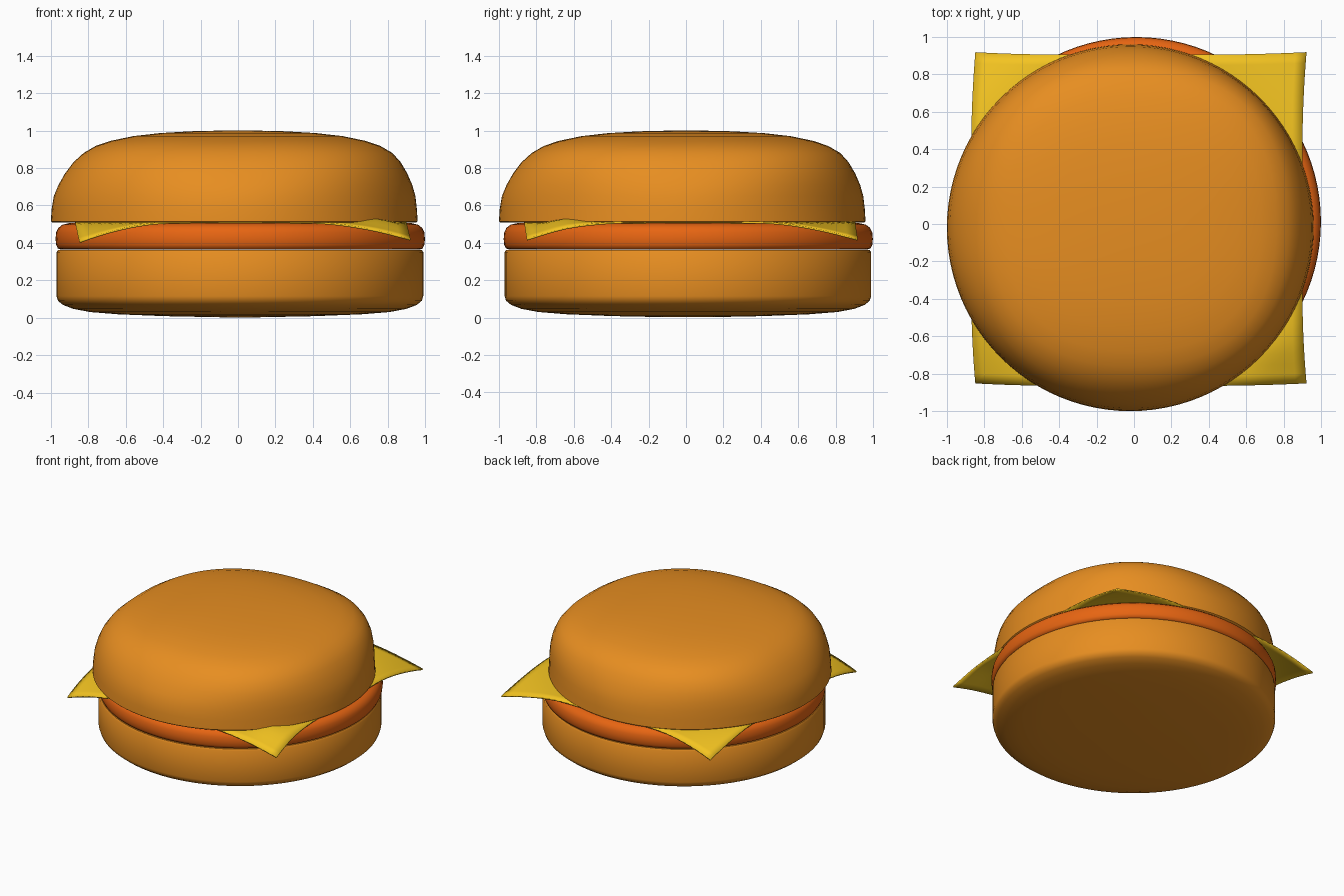
import bpy, bmesh, math

if "Cube" in bpy.data.objects:
    bpy.data.objects.remove(bpy.data.objects["Cube"])


def material(name, color):
    m = bpy.data.materials.new(name)
    m.diffuse_color = (*color, 1)
    m.use_nodes = True
    m.node_tree.nodes["Principled BSDF"].inputs["Base Color"].default_value = m.diffuse_color
    return m


BUN = material("bun_crust", (0.80, 0.27, 0.015))
PATTY = material("patty_orange", (0.80, 0.13, 0.006))
CHEESE = material("cheese_yellow", (0.90, 0.55, 0.015))


def finish(name, bm, mat, angle):
    bmesh.ops.recalc_face_normals(bm, faces=bm.faces)
    mesh = bpy.data.meshes.new(name)
    bm.to_mesh(mesh)
    bm.free()
    ob = bpy.data.objects.new(name, mesh)
    bpy.context.collection.objects.link(ob)
    mesh.materials.append(mat)
    bpy.ops.object.select_all(action='DESELECT')
    ob.select_set(True)
    bpy.context.view_layer.objects.active = ob
    bpy.ops.object.shade_smooth_by_angle(angle=math.radians(angle))
    return ob


def lathe(name, rings, mat, sides=96):
    """Stack of rings (radius, z, centre offset, roundness power), capped at both ends."""
    bm = bmesh.new()
    loops = []
    for r, z, off, p in rings:
        loop = []
        for i in range(sides):
            a = 2 * math.pi * i / sides
            c, s = math.cos(a), math.sin(a)
            k = r / (abs(c) ** p + abs(s) ** p) ** (1 / p)
            loop.append(bm.verts.new((off + k * c, off + k * s, z)))
        loops.append(loop)
    for lo, hi in zip(loops, loops[1:]):
        for i in range(sides):
            j = (i + 1) % sides
            bm.faces.new((lo[i], lo[j], hi[j], hi[i]))
    bm.faces.new(loops[0][::-1])
    bm.faces.new(loops[-1])
    return finish(name, bm, mat, 50)


# Bottom bun: straight wall with a softly rounded base
bottom = [(0.10, 0.002), (0.40, 0.008), (0.65, 0.018), (0.80, 0.03), (0.89, 0.047),
          (0.945, 0.068), (0.972, 0.09), (0.98, 0.115), (0.98, 0.35), (0.972, 0.362)]
lathe("bottom_bun", [(r, z, 0.01, 2) for r, z in bottom], BUN)

# Patty: thin disc with rounded rim
patty = [(0.955, 0.363), (0.975, 0.37), (0.984, 0.39), (0.987, 0.42), (0.984, 0.455),
         (0.972, 0.48), (0.95, 0.497), (0.91, 0.506)]
lathe("patty", [(r, z, 0.012, 2) for r, z in patty], PATTY)

# Top bun: round at the rim, slightly squarish on the dome
dome = [(0.972, 0.508, -0.02, 2), (0.98, 0.515, -0.02, 2), (0.976, 0.58, -0.02, 2),
        (0.966, 0.65, -0.018, 2.03), (0.945, 0.71, -0.014, 2.1), (0.915, 0.77, -0.01, 2.2),
        (0.875, 0.83, -0.005, 2.28), (0.825, 0.88, 0, 2.35), (0.76, 0.918, 0, 2.4),
        (0.68, 0.945, 0, 2.4), (0.56, 0.97, 0, 2.4), (0.42, 0.986, 0, 2.3),
        (0.25, 0.996, 0, 2.1), (0.08, 1.0, 0, 2)]
lathe("top_bun", dome, BUN)

# Cheese slice: square sheet with drooping corners
bm = bmesh.new()
bmesh.ops.create_grid(bm, x_segments=32, y_segments=32, size=1)
for v in bm.verts:
    u, w = v.co.x, v.co.y
    t = max(0, abs(u) + abs(w) - 1.42) / 0.58
    flare = 0.022 * t * t
    bump = 0.024 * math.exp(-((u - 0.82) ** 2 + (w + 0.76) ** 2) / 0.02)
    drop = (0.105 if u < 0 else 0.092) * t ** 1.7
    v.co.x = 0.015 + 0.885 * u + flare
    v.co.y = 0.02 + 0.885 * w + flare * 0.6
    v.co.z = 0.513 + bump - drop
cheese = finish("cheese_slice", bm, CHEESE, 40)
sol = cheese.modifiers.new("thickness", 'SOLIDIFY')
sol.thickness = 0.01
sol.offset = -1
